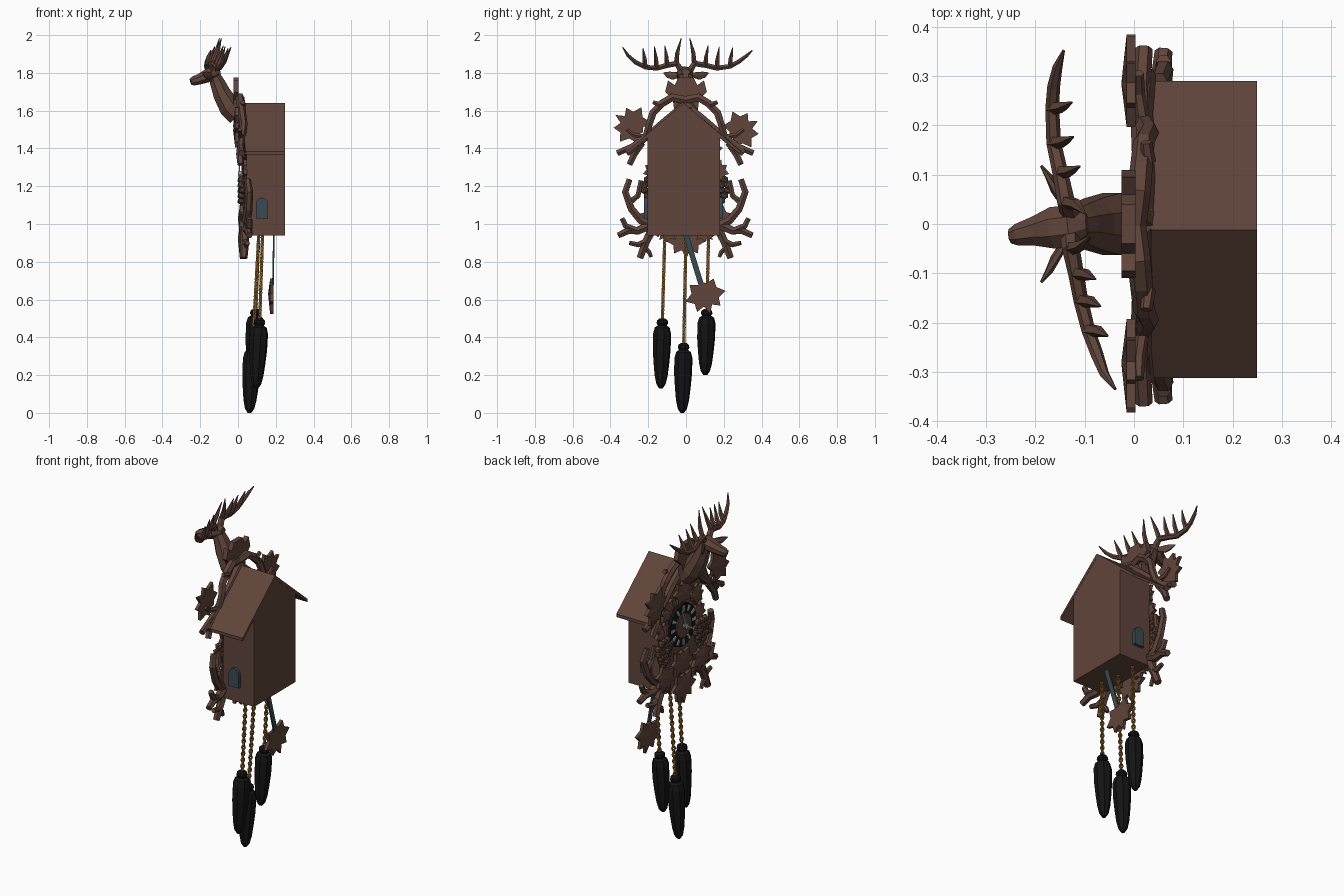
import bpy, bmesh, math, random
from mathutils import Vector, Matrix

if "Cube" in bpy.data.objects:
    bpy.data.objects.remove(bpy.data.objects["Cube"])
random.seed(4)

def material(name, r, g, b):
    m = bpy.data.materials.new(name)
    m.diffuse_color = (r, g, b, 1)
    m.use_nodes = True
    m.node_tree.nodes["Principled BSDF"].inputs["Base Color"].default_value = m.diffuse_color
    return m

WOOD = material("brown_wood", .115, .058, .043)
BLACK = material("black_iron", .007, .007, .007)
BRASS = material("old_brass", .3, .14, .025)
TEAL = material("dark_teal", .04, .07, .085)
PALE = material("pale_metal", .45, .52, .54)

def build(name, parts, mat):
    bm = bmesh.new()
    for verts, faces in parts:
        vs = [bm.verts.new(v) for v in verts]
        for f in faces:
            bm.faces.new([vs[i] for i in f])
    bmesh.ops.recalc_face_normals(bm, faces=bm.faces[:])
    return finish(name, bm, mat)

def finish(name, bm, mat):
    me = bpy.data.meshes.new(name)
    bm.to_mesh(me)
    bm.free()
    me.materials.append(mat)
    ob = bpy.data.objects.new(name, me)
    bpy.context.collection.objects.link(ob)
    return ob

def tube(path, radii, n=6, ref=(1, 0, 0), flute=0):
    """Swept ring with a radius (or pair of radii) at every path point."""
    p = [Vector(q) for q in path]
    verts, faces = [], []
    for i, c in enumerate(p):
        t = (p[min(i + 1, len(p) - 1)] - p[max(i - 1, 0)]).normalized()
        u = t.cross(Vector(ref)).normalized()
        v = u.cross(t)
        r = radii[i] if isinstance(radii[i], tuple) else (radii[i], radii[i])
        for k in range(n):
            a = math.tau * (k + .5) / n
            f = 1 - flute * (k % 2)
            verts.append(c + u * math.cos(a) * r[0] * f + v * math.sin(a) * r[1] * f)
    for i in range(len(p) - 1):
        for k in range(n):
            a, b = i * n + k, i * n + (k + 1) % n
            faces.append((a, b, b + n, a + n))
    faces += [tuple(range(n)), tuple(range((len(p) - 1) * n, len(p) * n))]
    return verts, faces

def prism(pts, a, b, axis="x"):
    """Extrude an outline: (y, z) along x or (x, z) along y."""
    n = len(pts)
    put = (lambda p, d: (d, p[0], p[1])) if axis == "x" else (lambda p, d: (p[0], d, p[1]))
    verts = [put(p, a) for p in pts] + [put(p, b) for p in pts]
    faces = [tuple(range(n)), tuple(range(n, 2 * n))]
    faces += [(i, (i + 1) % n, (i + 1) % n + n, i + n) for i in range(n)]
    return verts, faces

def disc(y, z, r, n):
    return [(y + r * math.cos(math.tau * k / n), z + r * math.sin(math.tau * k / n)) for k in range(n)]

def bar(y, z, ang, r0, r1, w0, w1, x0, x1):
    """Radial bar on the dial, angle clockwise from the top."""
    c, s = math.cos(ang), math.sin(ang)
    pts = [(-w0, r0), (w0, r0), (w1, r1), (-w1, r1)]
    return prism([(y + u * c + v * s, z - u * s + v * c) for u, v in pts], x0, x1)

HALF = [(0, 1), (.2, .58), (.58, .74), (.6, .34), (1, .12), (.62, -.18), (.6, -.6), (.18, -.48), (0, -.6)]
OUTLINE = HALF + [(-u, v) for u, v in HALF[-2:0:-1]]

def leaf(x, y, z, r, deg, t=.018):
    """Carved leaf in the yz plane with raised middle."""
    c, s = math.cos(math.radians(deg)), math.sin(math.radians(deg))
    n = len(OUTLINE)
    o = [(y + r * (u * c - v * s), z + r * (u * s + v * c)) for u, v in OUTLINE]
    verts = [(x, *q) for q in o] + [(x + t, *q) for q in o] + [(x - t * .6, y, z), (x + t, y, z)]
    faces = []
    for i in range(n):
        j = (i + 1) % n
        faces += [(i, j, 2 * n), (j + n, i + n, 2 * n + 1), (i, j, j + n, i + n)]
    return verts, faces

def branch(pts, r0, r1):
    m = len(pts) - 1
    return tube(pts, [r0 + (r1 - r0) * i / m for i in range(m + 1)], 6)

# Case and roof
build("case", [prism([(-.205, .94), (.18, .94), (.18, 1.46), (-.012, 1.62), (-.205, 1.46)], .045, .249)], WOOD)
build("roof", [prism([(-.313, 1.385), (-.012, 1.64), (.29, 1.385), (.29, 1.367), (-.012, 1.615), (-.313, 1.367)],
                     .035, .25)], WOOD)

# Arched side doors
arch = [(.095, 1.03), (.16, 1.03), (.16, 1.105)] + [
    (.1275 + .0325 * math.cos(a), 1.105 + .035 * math.sin(a)) for a in (math.pi * k / 6 for k in range(1, 7))]
build("side_door_left", [prism(arch, -.222, -.2, "y")], TEAL)
build("side_door_right", [prism(arch, .175, .197, "y")], TEAL)

# Dial, hour marks and hands
DY, DZ = -.01, 1.265
build("dial_ring", [prism(disc(DY, DZ, .122, 24), .025, .05)], BLACK)
build("dial_centre", [prism(disc(DY, DZ, .07, 24), .018, .04)], WOOD)
build("hour_marks", [bar(DY, DZ, math.tau * k / 12, .08, .114, .006, .009, .019, .03) for k in range(12)], PALE)
build("clock_hands", [bar(DY, DZ, a, -.02, l, .007, .004, .004 + d, .01 + d)
                      for a, l, d in ((.35, .105, 0), (4.2, .075, .004))]
      + [prism(disc(DY, DZ, .014, 8), .001, .02)], PALE)

# Gable and side branches, mirrored
parts = []
for s in (-1, 1):
    def B(pts, r0, r1):
        parts.append(branch([(x, s * y - .004, z) for x, y, z in pts], r0, r1))
    B([(.015, 0, 1.63), (.02, .1, 1.55), (.015, .2, 1.465), (.025, .31, 1.375)], .024, .02)
    B([(.0, .0, 1.655), (.01, .07, 1.67), (.015, .12, 1.64), (.02, .17, 1.59), (.03, .19, 1.53),
       (.02, .21, 1.46), (.015, .28, 1.41), (.02, .36, 1.375)], .025, .018)
    B([(.02, .23, 1.43), (.01, .27, 1.37), (.015, .295, 1.315)], .022, .018)
    B([(.03, .13, 1.63), (.025, .17, 1.645)], .015, .012)
    B([(.02, .2, 1.46), (.01, .27, 1.47), (.01, .31, 1.5)], .015, .01)
    B([(.05, .295, 1.235), (.06, .318, 1.17), (.055, .285, 1.08), (.045, .235, 1.02),
       (.04, .18, .99), (.035, .13, .95)], .018, .028)
    B([(.055, .3, 1.11), (.05, .25, 1.15), (.045, .235, 1.23)], .019, .013)
    B([(.04, .17, 1.0), (.05, .25, .965), (.055, .3, .965), (.06, .355, .94)], .027, .018)
    B([(.055, .27, .97), (.06, .315, .99), (.06, .335, 1.03)], .02, .015)
    B([(.035, .17, .985), (.035, .21, .9), (.03, .24, .82)], .027, .02)
    B([(.035, .205, .91), (.045, .25, .89), (.05, .295, .9)], .018, .013)
    B([(.035, .22, .88), (.03, .19, .85), (.03, .18, .825)], .015, .011)
build("carved_branches", parts, WOOD)

# Carved leaves
leaves = [leaf(-.015, .285, 1.495, .108, -62), leaf(-.015, -.282, 1.52, .108, 58),
          leaf(.01, 0, .925, .11, 180), leaf(.03, -.1, .965, .065, 140), leaf(.03, .1, .965, .065, 220),
          leaf(.02, 0, 1.06, .1, 180), leaf(.01, 0, 1.46, .09, 0)]
for s in (-1, 1):
    leaves += [leaf(.01, s * .165, 1.03, .09, s * 200), leaf(.02, s * .13, 1.4, .07, -s * 50),
               leaf(.03, s * .165, 1.28, .065, -s * 20)]
build("carved_leaves", leaves, WOOD)

# Berry bunches
bm = bmesh.new()
for s in (-1, 1):
    for z, cnt in ((1.235, 3), (1.207, 4), (1.179, 4), (1.151, 3), (1.123, 2), (1.098, 1)):
        for k in range(cnt):
            c = (.015 + random.uniform(0, .014), s * .17 + (k - (cnt - 1) / 2) * .034, z)
            bmesh.ops.create_icosphere(bm, subdivisions=1, radius=.022, matrix=Matrix.Translation(c))
finish("berry_bunches", bm, WOOD)

# Shield behind the stag
shield = [(0, 1.52), (.06, 1.58), (.07, 1.66), (.11, 1.7), (.095, 1.76), (.06, 1.735), (.04, 1.775)]
build("stag_shield", [prism(shield + [(-y, z) for y, z in shield[:0:-1]], -.025, .003)], WOOD)

# Stag neck, head and ears
Y = (0, 1, 0)
neck = tube([(0, 0, 1.575), (-.045, 0, 1.62), (-.085, 0, 1.69), (-.11, 0, 1.75), (-.13, -.003, 1.795)],
            [(.062, .066), (.062, .068), (.052, .056), (.042, .043), (.032, .035)], 8, Y)
head = tube([(-.095, 0, 1.805), (-.125, -.003, 1.8), (-.16, -.008, 1.785), (-.2, -.015, 1.768),
             (-.235, -.022, 1.757), (-.25, -.025, 1.752)],
            [(.018, .022), (.037, .045), (.038, .046), (.031, .032), (.026, .024), (.018, .016)], 8, Y)
ears = [tube([(-.135, s * .03, 1.79), (-.16, s * .07, 1.785), (-.172, s * .095, 1.79), (-.188, s * .118, 1.8)],
             [(.012, .008), (.024, .01), (.019, .008), (.003, .003)], 6) for s in (-1, 1)]
build("stag_head", [neck, head] + ears, WOOD)

# Antlers with tines
beams = {"antler_right": [(-.13, .02, 1.81), (-.138, .045, 1.85), (-.15, .105, 1.84), (-.163, .165, 1.825),
                          (-.166, .235, 1.835), (-.163, .28, 1.86), (-.155, .32, 1.89), (-.143, .352, 1.92)],
         "antler_left": [(-.13, -.025, 1.81), (-.128, -.05, 1.85), (-.118, -.1, 1.84), (-.108, -.155, 1.825),
                         (-.093, -.215, 1.83), (-.075, -.265, 1.855), (-.06, -.305, 1.89), (-.038, -.335, 1.935)]}
for name, path in beams.items():
    s = 1 if name == "antler_right" else -1
    parts = [tube(path, [.02, .018, .016, .015, .014, .013, .01, .003], 6)]
    for i, h in ((1, .135), (2, .105), (3, .115), (4, .1)):
        b = Vector(path[i])
        dy = -.025 if i == 1 else .012
        parts.append(tube([b, b + Vector((.02, s * dy * .2, h * .4)), b + Vector((.04, s * dy, h))],
                          [.014, .012, .002], 5))
    build(name, parts, WOOD)

# Chains and cone weights
cones = [(-.112, -.125, .13, .115, .5, .13), (.0, -.012, .11, .078, .37, 0), (.12, .11, .11, .095, .55, .2)]
for name, (ty, by, tx, bx, zt, zb) in zip(("left", "middle", "right"), cones):
    top, end = Vector((tx, ty, .945)), Vector((bx, by, zt - .01))
    n = int((top - end).length / .018)
    links = []
    for i in range(n + 1):
        c = top.lerp(end, i / n)
        d = Vector((1, 1, 0)).normalized() if i % 2 else Vector((1, -1, 0)).normalized()
        ring, nrm = [], d.cross(Vector((0, 0, 1)))
        for k in range(8):
            a = math.tau * k / 8
            mid = c + d * math.cos(a) * .0075 + Vector((0, 0, math.sin(a) * .0125))
            out = d * math.cos(a) + Vector((0, 0, math.sin(a)))
            ring += [mid + out * .0055, mid + nrm * .0055, mid - out * .0055, mid - nrm * .0055]
        links.append((ring, [(k * 4 + j, k * 4 + (j + 1) % 4, (k + 1) % 8 * 4 + (j + 1) % 4, (k + 1) % 8 * 4 + j)
                             for k in range(8) for j in range(4)]))
    build("chain_" + name, links, BRASS)
    a, b = Vector((bx, by, zt)), Vector((bx - .018, by - .008, zb))
    prof = [(0, .016), (.03, .029), (.07, .031), (.1, .024), (.13, .04), (.22, .049), (.45, .048),
            (.65, .042), (.82, .035), (.94, .025), (1, .01)]
    build("weight_" + name, [tube([a.lerp(b, f) for f, _ in prof], [r for _, r in prof], 16, flute=.1)], BLACK)

# Pendulum
build("pendulum_rod", [tube([(.19, -.003, .95), (.185, .08, .68)], [(.02, .006), (.02, .006)], 4)], TEAL)
build("pendulum_leaf", [leaf(.17, .1, .63, .11, 195, .018)], WOOD)
